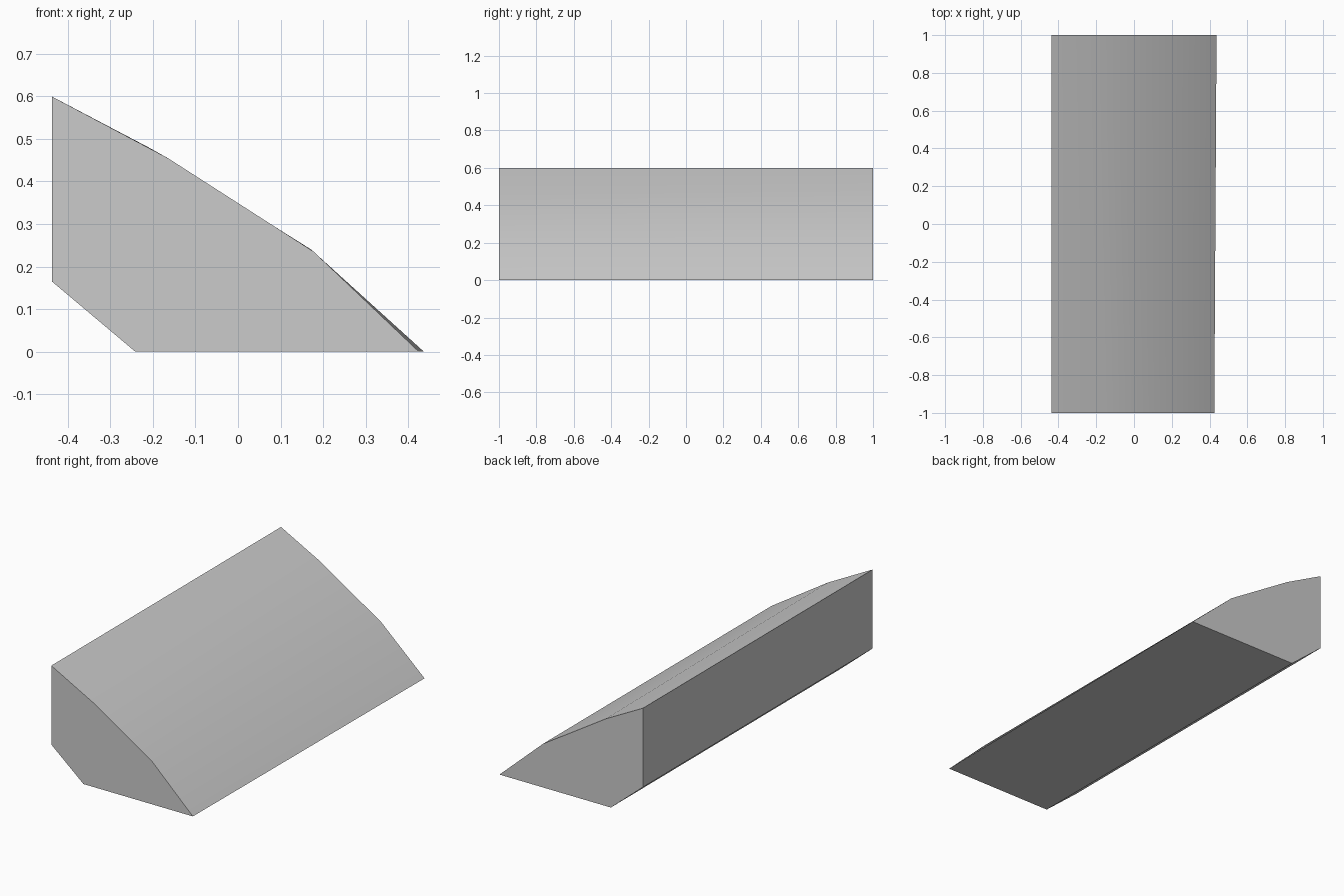
import bpy, bmesh

if "Cube" in bpy.data.objects:
    bpy.data.objects.remove(bpy.data.objects["Cube"])

# Single grey surface colour
grey = bpy.data.materials.new("grey")
grey.diffuse_color = (0.6, 0.6, 0.6, 1)
grey.use_nodes = True
grey.node_tree.nodes["Principled BSDF"].inputs["Base Color"].default_value = grey.diffuse_color

# End profiles (x, z): the curved slope differs slightly from front to back
base = [(-0.438, 0.6), (-0.438, 0.165), (-0.242, 0.0)]
front = base + [(0.425, 0.0), (0.178, 0.235), (-0.165, 0.455)]
back = base + [(0.437, 0.0), (0.172, 0.24), (-0.21, 0.48)]

# Loft the wedge between the two ends
bm = bmesh.new()
a = [bm.verts.new((x, -1, z)) for x, z in front]
b = [bm.verts.new((x, 1, z)) for x, z in back]
bm.faces.new(a)
bm.faces.new(b)
n = len(a)
for i in range(n):
    j = (i + 1) % n
    bm.faces.new((a[i], a[j], b[j], b[i]))
bmesh.ops.recalc_face_normals(bm, faces=bm.faces)
mesh = bpy.data.meshes.new("curved_wedge")
bm.to_mesh(mesh)
bm.free()
mesh.materials.append(grey)
wedge = bpy.data.objects.new("curved_wedge", mesh)
bpy.context.collection.objects.link(wedge)

# Smooth the slope, keep the other edges sharp
bpy.context.view_layer.objects.active = wedge
wedge.select_set(True)
bpy.ops.object.shade_smooth_by_angle(angle=0.52)
